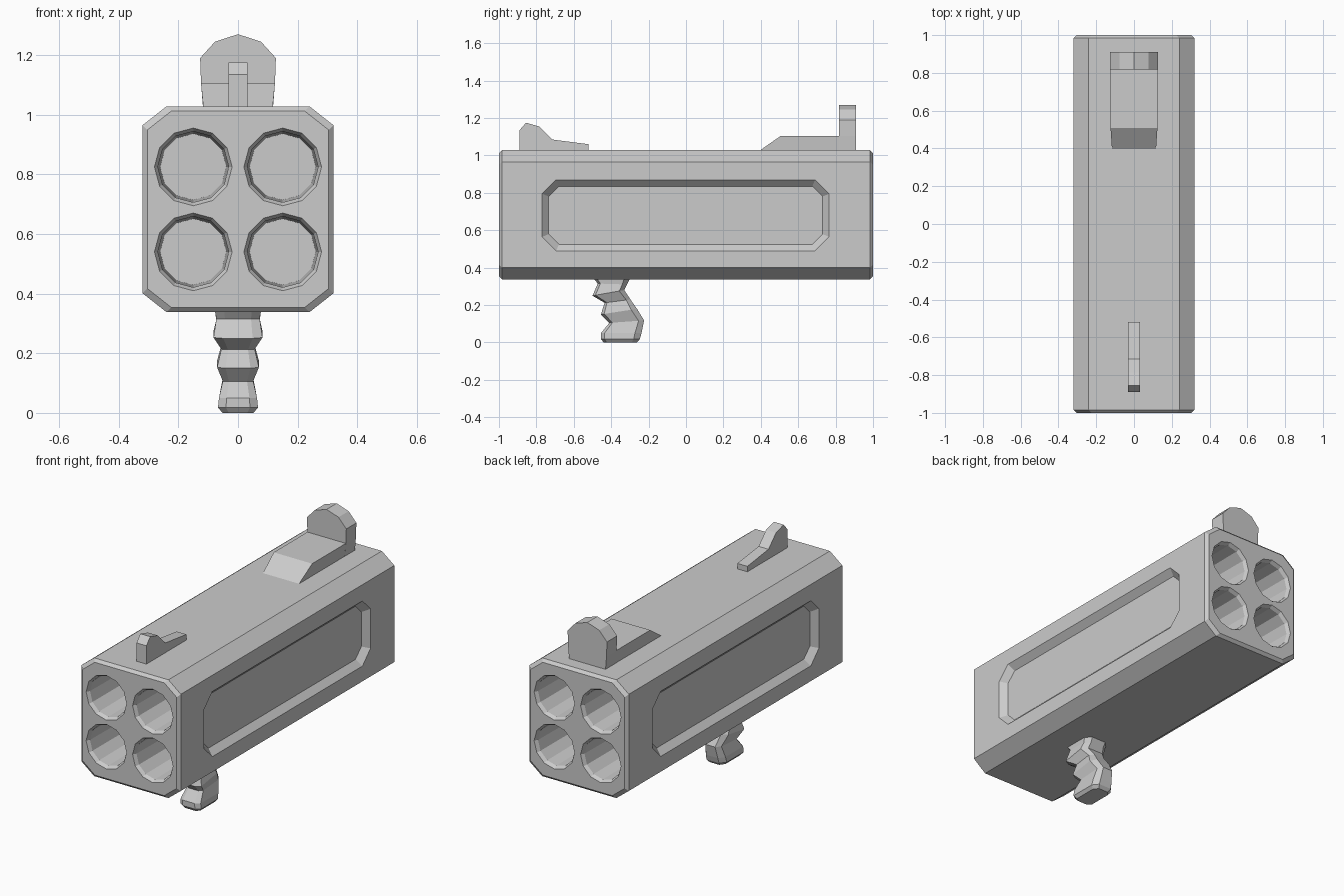
import bpy, bmesh
from math import sin, cos, pi
from mathutils import Vector

if "Cube" in bpy.data.objects:
    bpy.data.objects.remove(bpy.data.objects["Cube"])


def loft(name, rings):
    """Closed solid skinned through rings that have equal point counts."""
    bm = bmesh.new()
    loops = [[bm.verts.new(p) for p in ring] for ring in rings]
    n = len(loops[0])
    for a, b in zip(loops, loops[1:]):
        for i in range(n):
            j = (i + 1) % n
            bm.faces.new((a[i], a[j], b[j], b[i]))
    bm.faces.new(loops[0])
    bm.faces.new(loops[-1][::-1])
    bmesh.ops.recalc_face_normals(bm, faces=bm.faces)
    mesh = bpy.data.meshes.new(name)
    bm.to_mesh(mesh)
    bm.free()
    ob = bpy.data.objects.new(name, mesh)
    bpy.context.collection.objects.link(ob)
    return ob


def octagon(hw, hh, cu, cv):
    """Rectangle with chamfered corners, as 2D points."""
    return [(hw, hh - cv), (hw - cu, hh), (cu - hw, hh), (-hw, hh - cv),
            (-hw, cv - hh), (cu - hw, -hh), (hw - cu, -hh), (hw, cv - hh)]


def carve(target, cutter):
    mod = target.modifiers.new("carve", 'BOOLEAN')
    mod.operation = 'DIFFERENCE'
    mod.solver = 'EXACT'
    mod.object = cutter
    cutter.hide_render = True
    bpy.context.view_layer.update()
    bpy.context.view_layer.objects.active = target
    bpy.ops.object.modifier_apply(modifier=mod.name)
    bpy.data.objects.remove(cutter)


# Launcher body: chamfered box with bevelled ends
ZC = 0.683


def body_ring(y, inset):
    return [(x, y, ZC + z) for x, z in
            octagon(0.32 - inset, 0.345 - inset, 0.08, 0.063)]


body = loft("launcher_body", [body_ring(-1, 0.016), body_ring(-0.984, 0),
                              body_ring(0.984, 0), body_ring(1, 0.016)])

# Four chamfered, slightly tapering barrel bores at each end
for s in (-1, 1):
    for cx in (-0.15, 0.15):
        for cz in (0.54, 0.825):
            rings = [[(cx + r * cos(i * pi / 6), s * y, cz + r * sin(i * pi / 6))
                      for i in range(12)]
                     for y, r in ((1.01, 0.136), (0.98, 0.119), (0.4, 0.111))]
            carve(body, loft("bore_cutter", rings))

# Sunken panel on each side
for s in (-1, 1):
    rings = []
    for x, grow in ((0.33, 0.01), (0.285, -0.035)):
        c = 0.075 + grow * 0.59
        rings.append([(s * x, y - 0.002, z + 0.68) for y, z in
                      octagon(0.767 + grow, 0.19 + grow, c, c)])
    carve(body, loft("panel_cutter", rings))

# Grip with finger grooves: front point, back point, half width
sections = [((-0.50, 0.35), (-0.295, 0.35), 0.078),
            ((-0.472, 0.315), (-0.315, 0.31), 0.073),
            ((-0.50, 0.25), (-0.33, 0.28), 0.082),
            ((-0.435, 0.212), (-0.297, 0.23), 0.056),
            ((-0.455, 0.15), (-0.262, 0.18), 0.070),
            ((-0.41, 0.105), (-0.224, 0.118), 0.051),
            ((-0.455, 0.05), (-0.238, 0.05), 0.064),
            ((-0.455, 0.018), (-0.247, 0.018), 0.067),
            ((-0.44, 0.0), (-0.262, 0.0), 0.052)]
rings = []
for (yf, zf), (yb, zb), w in sections:
    f, b = Vector((0, yf, zf)), Vector((0, yb, zb))
    ring = []
    for t, k in ((0, 0.6), (0.09, 1), (0.84, 1), (1, 0.6)):
        ring.append(f.lerp(b, t) + Vector((w * k, 0, 0)))
    rings.append(ring + [Vector((-p.x, p.y, p.z)) for p in reversed(ring)])
loft("grip", rings)

# Front sight blade
blade = [(-0.89, 1.02), (-0.89, 1.135), (-0.855, 1.175), (-0.785, 1.155),
         (-0.715, 1.085), (-0.52, 1.06), (-0.52, 1.02)]
loft("front_sight", [[(x, y, z) for y, z in blade] for x in (-0.032, 0.032)])

# Rear sight: ramp and rounded upright plate
loft("rear_sight_ramp", [
    [(-w, y0, z), (w, y0, z), (w, 0.83, z), (-w, 0.83, z)]
    for z, y0, w in ((1.02, 0.385, 0.116), (1.105, 0.507, 0.124))])
half = [(0.117, 1.02), (0.124, 1.105), (0.127, 1.19), (0.077, 1.245)]
plate = half + [(0, 1.27)] + [(-x, z) for x, z in reversed(half)]
loft("rear_sight_plate", [[(x, y, z) for x, z in plate] for y in (0.817, 0.91)])
